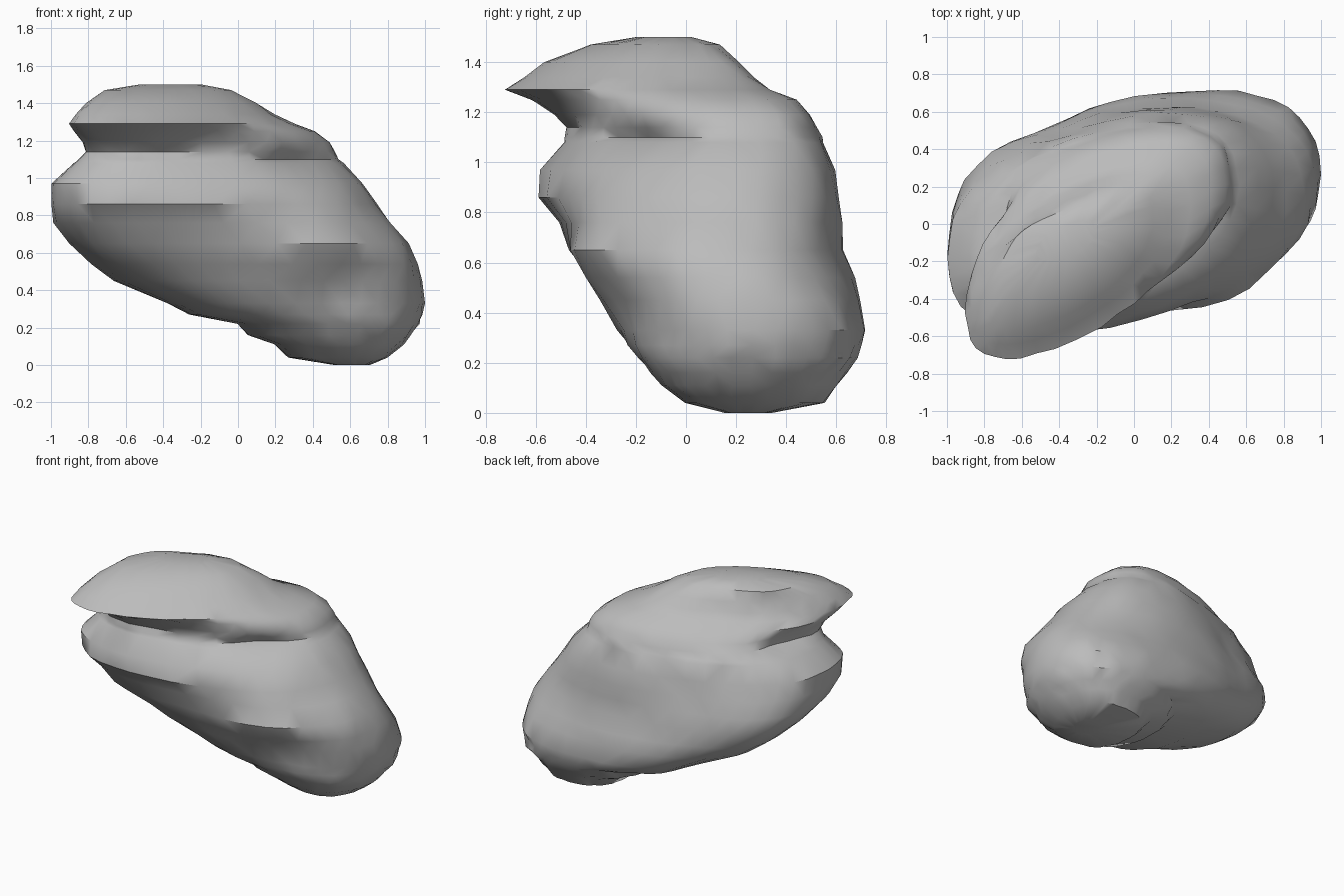
import bpy
import bmesh
import math
import random
from mathutils import Vector

random.seed(4)
SEGMENTS = 40
BOXINESS = .86  # 1 is a plain ellipse, lower is squarer

# Remove the default object only
default_cube = bpy.data.objects.get("Cube")
if default_cube:
    bpy.data.objects.remove(default_cube, do_unlink=True)

# Stacked outlines of the boulder: height, x range, y range, diagonal lean
LAYERS = [
    (0, .52, .7, .16, .34, 0),
    (.04, .27, .8, 0, .55, 0),
    (.11, .2, .88, -.09, .6, 0),
    (.16, .05, .92, -.14, .64, .03),
    (.22, 0, .97, -.19, .68, .05),
    (.27, -.26, .98, -.23, .7, .06),
    (.33, -.38, 1, -.27, .72, .08),
    (.45, -.64, .98, -.34, .7, .1),
    (.54, -.75, .96, -.39, .67, .1),
    (.65, -.88, .91, -.46, .63, .12),
    (.76, -.98, .82, -.5, .62, .2),
    (.86, -1, .74, -.59, .61, .28),
    (.97, -1, .67, -.58, .59, .32),
    (1.08, -.91, .56, -.5, .55, .34),
    (1.1, -.9, .54, -.5, .54, .36),
    (1.14, -.89, .52, -.5, .52, .4),
    (1.19, -.88, .49, -.53, .5, .44),
    (1.25, -.88, .41, -.62, .44, .5),
    (1.29, -.9, .3, -.72, .34, .54),
    (1.34, -.87, .19, -.65, .27, .56),
    (1.4, -.81, .1, -.57, .21, .56),
    (1.47, -.71, -.04, -.38, .13, .52),
    (1.5, -.52, -.2, -.2, .02, .5),
]

# Hollows (positive) and bulges (negative): centre, radius, height, depth
DENTS = [
    ((.55, -.28, .42), .16, .1, .04),     # pocket low on the front
    ((.42, -.36, .64), .25, .16, -.06),   # shoulder above the pocket
    ((.35, -.2, 1.11), .26, .03, .12),    # undercut below the brim
    ((-.35, -.47, 1.13), .3, .06, .04),   # crevice below the beak
    ((-.74, -.08, 1.15), .26, .06, .2),   # rear notch below the beak
    ((-.4, .45, .75), .17, .3, .04),      # channel down the back
    ((-.7, -.42, .64), .28, .16, -.06),   # lower lip
    ((-.7, .18, .58), .25, .18, -.05),    # lower lobe at the back
]


def rounded(value):
    return math.copysign(abs(value) ** BOXINESS, value)


def outline_point(layer, angle):
    z, left, right, front, back, lean = layer
    # Keeps the leaning outline inside its x and y ranges
    norm = 2 / (2 - BOXINESS)
    spread = (1 - lean ** norm) ** (1 / norm)
    across = rounded(math.cos(angle))
    along = lean * across + spread * rounded(math.sin(angle))
    centre = Vector(((left + right) / 2, (front + back) / 2, z))
    return centre, centre + Vector((across * (right - left) / 2,
                                    along * (back - front) / 2, 0))


def weathered(centre, point):
    inward = (centre - point).normalized()
    shift = random.uniform(-.008, .008)
    for middle, radius, height, depth in DENTS:
        offset = point - Vector(middle)
        offset = Vector((offset.x / radius, offset.y / radius,
                         offset.z / height))
        shift += depth * math.exp(-offset.length_squared)
    result = point + inward * shift
    result.x = max(-1, min(1, result.x))
    return result


def build_boulder(name, material):
    bm = bmesh.new()
    rings = []
    for layer in LAYERS:
        ring = []
        for step in range(SEGMENTS):
            centre, point = outline_point(layer, math.tau * step / SEGMENTS)
            ring.append(bm.verts.new(weathered(centre, point)))
        rings.append(ring)

    # Skin between neighbouring outlines
    for low, high in zip(rings, rings[1:]):
        for i in range(SEGMENTS):
            j = (i + 1) % SEGMENTS
            bm.faces.new((low[i], low[j], high[j], high[i]))
    bm.faces.new(list(reversed(rings[0])))
    bm.faces.new(rings[-1])
    bmesh.ops.triangulate(bm, faces=bm.faces[:])
    bmesh.ops.recalc_face_normals(bm, faces=bm.faces[:])

    mesh = bpy.data.meshes.new(name)
    bm.to_mesh(mesh)
    bm.free()
    mesh.materials.append(material)
    boulder = bpy.data.objects.new(name, mesh)
    bpy.context.collection.objects.link(boulder)
    return boulder


def flat_colour(name, colour):
    material = bpy.data.materials.new(name)
    material.use_nodes = True
    material.diffuse_color = colour
    shader = material.node_tree.nodes["Principled BSDF"]
    shader.inputs["Base Color"].default_value = colour
    shader.inputs["Roughness"].default_value = .9
    return material


stone = flat_colour("stone grey", (.5, .5, .5, 1))
boulder = build_boulder("boulder", stone)

# Soft shading with crisp ledges
bpy.ops.object.select_all(action="DESELECT")
boulder.select_set(True)
bpy.context.view_layer.objects.active = boulder
bpy.ops.object.shade_smooth_by_angle(angle=math.radians(40))
